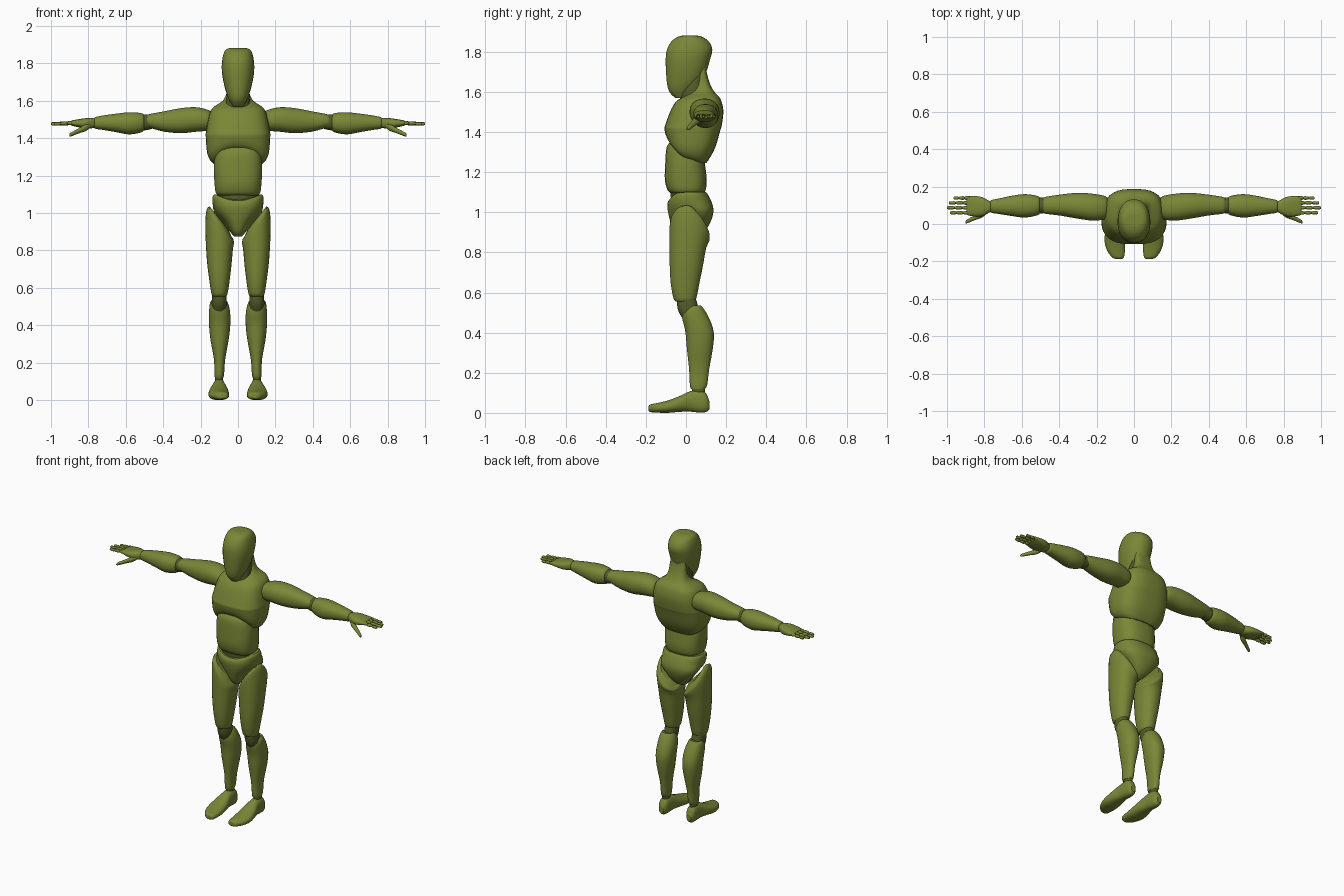
import bpy, bmesh, math


def material(name, rgb):
    m = bpy.data.materials.new(name)
    m.diffuse_color = (*rgb, 1)
    return m


OLIVE = material("olive", (0.195, 0.242, 0.038))
DARK = material("dark_olive", (0.09, 0.105, 0.022))


def spline(p, q, r, s, t):
    """Smooth interpolation between q and r."""
    return tuple(0.5 * (2 * b + (c - a) * t + (2 * a - 5 * b + 4 * c - d) * t * t
                        + (3 * b - a - 3 * c + d) * t ** 3)
                 for a, b, c, d in zip(p, q, r, s))


def loft(name, axis, rings, mat=OLIVE, mirror=False, n=28, power=2.2, steps=3, warp=None):
    """Skin rings of (position, a_min, a_max, b_min, b_max) along an axis.
    a, b are x, y for axis z; y, z for axis x; x, z for axis y."""
    last = len(rings) - 1
    path = []
    for i in range(last):
        quad = [rings[max(i - 1, 0)], rings[i], rings[i + 1], rings[min(i + 2, last)]]
        path += [spline(*quad, k / steps) for k in range(steps)]
    path.append(rings[-1])

    bm = bmesh.new()
    loops = []
    for t, a0, a1, b0, b1 in path:
        loop = []
        for k in range(n):
            ang = 2 * math.pi * (k + 0.5) / n
            c, s = math.cos(ang), math.sin(ang)
            a = (a0 + a1) / 2 + (a1 - a0) / 2 * math.copysign(abs(c) ** (2 / power), c)
            b = (b0 + b1) / 2 + (b1 - b0) / 2 * math.copysign(abs(s) ** (2 / power), s)
            co = {"z": (a, b, t), "x": (t, a, b), "y": (a, t, b)}[axis]
            loop.append(bm.verts.new(warp(*co) if warp else co))
        loops.append(loop)
    for lo, hi in zip(loops, loops[1:]):
        for k in range(n):
            bm.faces.new((lo[k], lo[(k + 1) % n], hi[(k + 1) % n], hi[k]))
    # Slightly rounded end caps
    for loop in (loops[0], loops[-1]):
        cap = bm.faces.new(loop)
        bmesh.ops.inset_region(bm, faces=[cap], thickness=0.003)
    bmesh.ops.recalc_face_normals(bm, faces=bm.faces)
    mesh = bpy.data.meshes.new(name)
    bm.to_mesh(mesh)
    bm.free()
    mesh.materials.append(mat)
    ob = bpy.data.objects.new(name, mesh)
    bpy.context.collection.objects.link(ob)
    bpy.ops.object.select_all(action="DESELECT")
    bpy.context.view_layer.objects.active = ob
    ob.select_set(True)
    bpy.ops.object.shade_smooth_by_angle(angle=math.radians(40))
    if mirror:
        pivot = ob.modifiers.new("mirror", "MIRROR")
        pivot.use_axis = (True, False, False)
    return ob


def clamp(v):
    return max(0.0, min(1.0, v))


def sym(*rows):
    """Rows (z, half width, y front, y back) as centred rings."""
    return [(z, -w, w, f, b) for z, w, f, b in rows]


# Head
loft("head", "z", sym(
    (1.57, 0.028, -0.055, -0.005), (1.60, 0.045, -0.083, 0.03), (1.64, 0.062, -0.095, 0.07),
    (1.70, 0.078, -0.1, 0.102), (1.76, 0.087, -0.102, 0.12), (1.81, 0.086, -0.096, 0.132),
    (1.85, 0.078, -0.074, 0.115), (1.873, 0.066, -0.044, 0.085), (1.882, 0.045, -0.012, 0.05)))

# Neck, leaning back under the head
loft("neck", "z", sym((1.50, 0.07, -0.045, 0.1), (1.57, 0.065, -0.03, 0.1),
                      (1.63, 0.062, -0.015, 0.095), (1.70, 0.055, 0.04, 0.09)), DARK)


# Chest with arched lower rim, blending up into the nape
def chest_arch(x, y, z):
    low = clamp((1.40 - z) / 0.14)
    front = clamp((0.08 - y) / 0.14)
    return x, y, z + low * front * 0.085 * max(0, 1 - (x / 0.16) ** 2)


loft("chest", "z", sym(
    (1.245, 0.115, -0.045, 0.1), (1.265, 0.14, -0.07, 0.115), (1.32, 0.165, -0.093, 0.145),
    (1.41, 0.173, -0.107, 0.172), (1.43, 0.172, -0.105, 0.178), (1.50, 0.16, -0.08, 0.187),
    (1.55, 0.145, -0.052, 0.178), (1.575, 0.12, -0.015, 0.165), (1.60, 0.082, 0.025, 0.142),
    (1.64, 0.062, 0.05, 0.12), (1.70, 0.055, 0.06, 0.103), (1.76, 0.045, 0.06, 0.1)),
    power=2.8, n=36, warp=chest_arch)

# Abdomen and waist joint
loft("abdomen", "z", sym(
    (1.095, 0.105, -0.075, 0.085), (1.11, 0.12, -0.092, 0.098), (1.16, 0.126, -0.106, 0.104),
    (1.24, 0.13, -0.104, 0.095), (1.32, 0.122, -0.098, 0.085), (1.35, 0.10, -0.08, 0.07)),
    power=2.6)
loft("waist_joint", "z", sym((1.03, 0.11, -0.075, 0.085), (1.12, 0.11, -0.078, 0.085)), DARK)


# Pelvis with dipped front rim and a wider seat at the back
def pelvis_shape(x, y, z):
    back = clamp(y / 0.1)
    low = clamp((1.05 - z) / 0.12)
    front = clamp(-y / 0.08)
    dip = clamp((z - 1.03) / 0.06) * front * 0.035 * max(0, 1 - (x / 0.13) ** 2)
    return x * (1 + 0.6 * back * low), y, z - dip


loft("pelvis", "z", sym(
    (0.875, 0.018, -0.035, 0.05), (0.90, 0.036, -0.06, 0.09), (0.95, 0.068, -0.078, 0.122),
    (1.00, 0.112, -0.09, 0.137), (1.04, 0.133, -0.094, 0.132), (1.085, 0.137, -0.09, 0.112),
    (1.10, 0.128, -0.08, 0.1)), power=2.4, warp=pelvis_shape)


# Thighs with a slanted hip cut
def hip_cut(x, y, z):
    top = clamp((z - 0.82) / 0.2)
    inner = clamp((0.155 - x) / 0.12)
    back = clamp((y - 0.02) / 0.1)
    return x, y, z - top * (0.15 * inner + 0.085 * back * (1 - 0.5 * inner))


loft("thigh", "z", [
    (0.555, 0.065, 0.135, -0.05, 0.04), (0.572, 0.055, 0.143, -0.063, 0.052),
    (0.65, 0.043, 0.155, -0.077, 0.068), (0.75, 0.032, 0.167, -0.082, 0.088),
    (0.88, 0.022, 0.174, -0.083, 0.108), (0.97, 0.024, 0.174, -0.082, 0.118),
    (1.02, 0.032, 0.167, -0.076, 0.115), (1.04, 0.05, 0.15, -0.055, 0.09)],
    mirror=True, warp=hip_cut)

# Knee joints
loft("knee", "z", [(0.46, 0.07, 0.13, -0.01, 0.06), (0.50, 0.062, 0.14, -0.035, 0.065),
                   (0.54, 0.06, 0.14, -0.045, 0.058), (0.60, 0.065, 0.135, -0.045, 0.04)],
     DARK, True)


# Shins, higher behind the knee and at the sides
def shin_rim(x, y, z):
    return x, y, z - clamp((z - 0.43) / 0.08) * clamp((0.04 - y) / 0.06) * 0.03


loft("shin", "z", [
    (0.12, 0.078, 0.124, 0.025, 0.095), (0.14, 0.074, 0.126, 0.019, 0.106),
    (0.22, 0.068, 0.129, 0.015, 0.116), (0.32, 0.05, 0.147, 0.004, 0.134),
    (0.40, 0.041, 0.155, -0.003, 0.139), (0.47, 0.042, 0.155, -0.016, 0.117),
    (0.52, 0.054, 0.15, -0.02, 0.088), (0.535, 0.064, 0.14, -0.01, 0.075)],
    mirror=True, warp=shin_rim)

# Ankles and feet
loft("ankle", "z", [(0.07, 0.08, 0.122, 0.03, 0.095), (0.15, 0.08, 0.122, 0.03, 0.095)], DARK, True)
loft("foot", "y", [
    (-0.187, 0.065, 0.098, 0.01, 0.032), (-0.178, 0.054, 0.118, 0.004, 0.042),
    (-0.14, 0.048, 0.145, 0.001, 0.05), (-0.09, 0.047, 0.158, 0.0, 0.062),
    (-0.03, 0.053, 0.152, 0.005, 0.085), (0.02, 0.064, 0.138, 0.006, 0.108),
    (0.07, 0.068, 0.134, 0.001, 0.114), (0.10, 0.073, 0.13, 0.004, 0.098),
    (0.116, 0.086, 0.118, 0.018, 0.06)], mirror=True, power=2.3)

# Upper arms, elbows, forearms
loft("upper_arm", "x", [
    (0.135, 0.05, 0.13, 1.45, 1.53), (0.155, 0.025, 0.15, 1.44, 1.55),
    (0.22, 0.018, 0.162, 1.435, 1.566), (0.30, 0.028, 0.167, 1.427, 1.562),
    (0.39, 0.044, 0.158, 1.434, 1.545), (0.47, 0.054, 0.146, 1.455, 1.53),
    (0.492, 0.062, 0.136, 1.463, 1.52)], mirror=True)
loft("elbow", "x", [(0.46, 0.062, 0.138, 1.45, 1.52), (0.50, 0.056, 0.142, 1.442, 1.528),
                    (0.54, 0.062, 0.138, 1.45, 1.52)], DARK, True)
loft("forearm", "x", [
    (0.502, 0.058, 0.137, 1.447, 1.522), (0.515, 0.047, 0.15, 1.432, 1.534),
    (0.58, 0.034, 0.16, 1.42, 1.539), (0.65, 0.042, 0.152, 1.432, 1.532),
    (0.72, 0.053, 0.137, 1.444, 1.522), (0.76, 0.059, 0.129, 1.45, 1.514),
    (0.768, 0.065, 0.122, 1.456, 1.508)], mirror=True)

# Hands
loft("wrist", "x", [(0.75, 0.066, 0.12, 1.458, 1.506), (0.79, 0.064, 0.12, 1.458, 1.506)], DARK, True)
loft("palm", "x", [
    (0.76, 0.068, 0.115, 1.46, 1.502), (0.775, 0.06, 0.124, 1.454, 1.508),
    (0.81, 0.042, 0.143, 1.452, 1.508), (0.85, 0.04, 0.15, 1.458, 1.502),
    (0.885, 0.046, 0.149, 1.466, 1.496), (0.895, 0.052, 0.143, 1.47, 1.491)],
    mirror=True, power=2.6)

# Four jointed fingers
for word, y, tip in (("index", 0.06, 0.985), ("middle", 0.087, 1.0),
                     ("ring", 0.113, 0.99), ("little", 0.139, 0.965)):
    start = 0.875
    rings = []
    for k in range(3):
        for u, r in ((0.04, 0.007), (0.2, 0.0112), (0.8, 0.0105), (0.96, 0.007)):
            x = start + (tip - start) * (k + u / 0.96 if k == 2 else k + u) / 3
            r *= 1 - 0.09 * k
            z = 1.481 - 0.002 * k
            rings.append((x, y - r, y + r, z - r, z + r))
    loft(word + "_finger", "x", rings, mirror=True, n=10, steps=1, power=2)

# Thumb, angled forward and down
loft("thumb", "x", [
    (x, 0.064 - 0.055 * u - r, 0.064 - 0.055 * u + r, 1.468 - 0.052 * u - r, 1.468 - 0.052 * u + r)
    for u, r in ((0, 0.012), (0.2, 0.019), (0.45, 0.015), (0.7, 0.0125), (0.93, 0.01), (1, 0.005))
    for x in [0.79 + 0.112 * u]], mirror=True, n=14, power=2)
